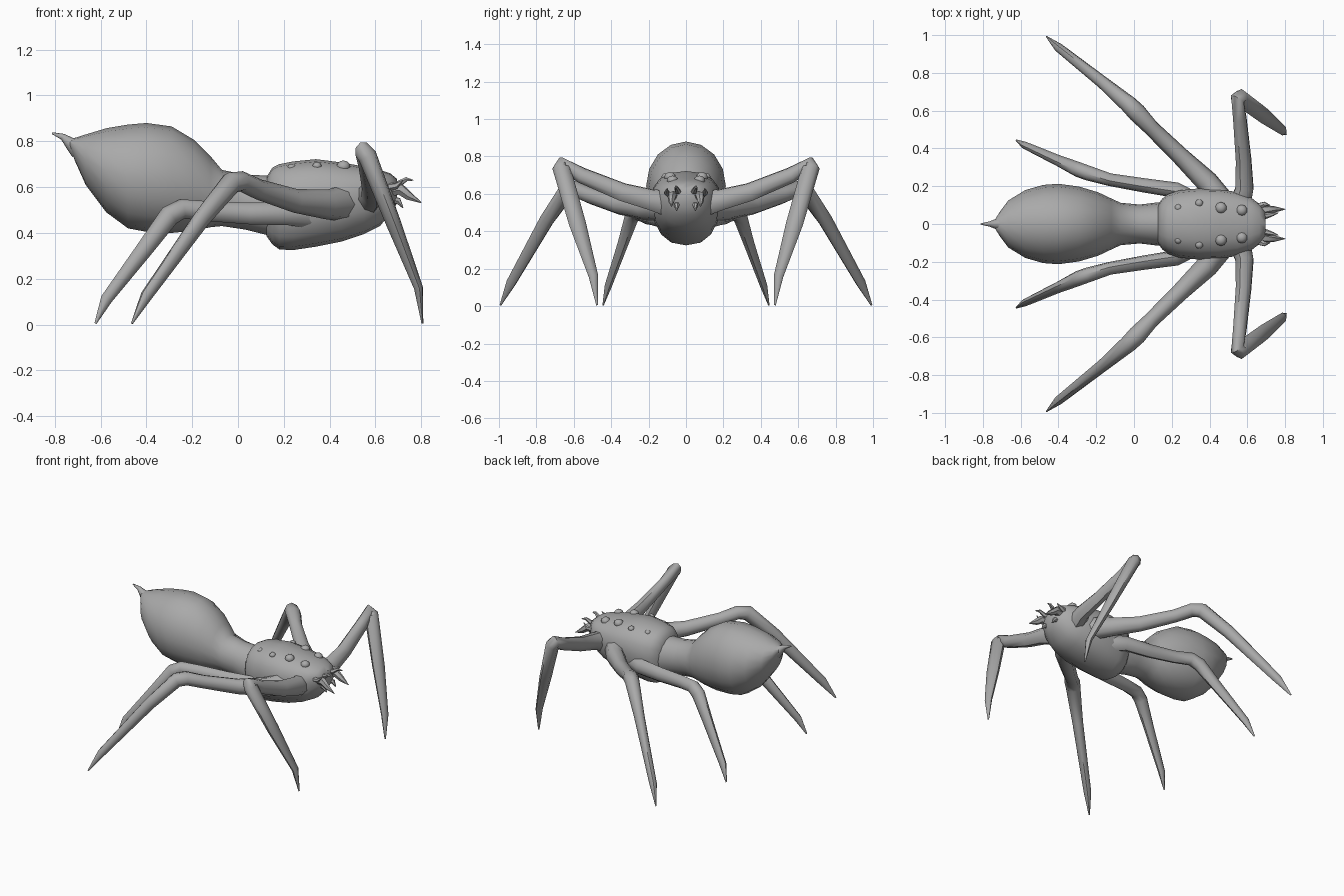
import bpy, bmesh, math
from mathutils import Vector

grey = bpy.data.materials.new("plain grey")
grey.diffuse_color = (0.4, 0.4, 0.4, 1)


def finish(name, bm, mirror=False):
    bmesh.ops.recalc_face_normals(bm, faces=bm.faces)
    me = bpy.data.meshes.new(name)
    bm.to_mesh(me)
    bm.free()
    me.materials.append(grey)
    ob = bpy.data.objects.new(name, me)
    bpy.context.collection.objects.link(ob)
    if mirror:
        m = ob.modifiers.new("other side", 'MIRROR')
        m.use_axis = (False, True, False)
        m.use_mirror_merge = False
    return ob


def skin(bm, rings):
    rings = [[bm.verts.new(p) for p in r] for r in rings]
    n = len(rings[0])
    for a, b in zip(rings, rings[1:]):
        for i in range(n):
            bm.faces.new((a[i], a[(i + 1) % n], b[(i + 1) % n], b[i]))
    bm.faces.new(rings[0][::-1])
    bm.faces.new(rings[-1])


def body(name, stations, n=14, power=1.0):
    """stations: x, bottom z, top z, half width, height share of widest line"""
    rings = []
    for x, lo, hi, w, mid in stations:
        zm = lo + (hi - lo) * mid
        ring = []
        for i in range(n):
            a = 2 * math.pi * i / n
            c, s = math.cos(a), math.sin(a)
            y = w * math.copysign(abs(c) ** power, c)
            z = zm + (hi - zm if s > 0 else zm - lo) * math.copysign(abs(s) ** power, s)
            ring.append((x, y, z))
        rings.append(ring)
    bm = bmesh.new()
    skin(bm, rings)
    return finish(name, bm)


def limb(name, pts, n=8, mirror=True):
    """pts: x, y, z, thickness across the bend, thickness within the bend"""
    P = [Vector(p[:3]) for p in pts]
    chord = P[-1] - P[0]
    far = max(P, key=lambda p: chord.cross(p - P[0]).length)
    normal = chord.cross(far - P[0]).normalized()
    rings = []
    for i, p in enumerate(P):
        t = Vector()
        if i > 0:
            t += (p - P[i - 1]).normalized()
        if i < len(P) - 1:
            t += (P[i + 1] - p).normalized()
        t.normalize()
        u = (normal - t * normal.dot(t)).normalized()
        v = t.cross(u)
        rings.append([p + u * pts[i][3] * math.cos(2 * math.pi * k / n)
                      + v * pts[i][4] * math.sin(2 * math.pi * k / n) for k in range(n)])
    bm = bmesh.new()
    skin(bm, rings)
    return finish(name, bm, mirror)


# abdomen with narrow waist
body("abdomen", [
    (-0.735, 0.775, 0.805, 0.025, .5), (-0.71, 0.71, 0.815, 0.065, .5),
    (-0.665, 0.61, 0.83, 0.125, .5), (-0.575, 0.49, 0.857, 0.18, .5),
    (-0.48, 0.42, 0.873, 0.207, .5), (-0.40, 0.405, 0.88, 0.213, .5),
    (-0.29, 0.40, 0.865, 0.198, .5), (-0.19, 0.41, 0.805, 0.168, .5),
    (-0.12, 0.425, 0.735, 0.135, .5), (-0.07, 0.43, 0.675, 0.112, .5),
    (0.03, 0.415, 0.655, 0.103, .5), (0.13, 0.39, 0.65, 0.115, .5),
    (0.20, 0.40, 0.65, 0.11, .5)], 16)

# head and chest
body("head_and_chest", [
    (0.125, 0.385, 0.645, 0.10, .55), (0.15, 0.35, 0.685, 0.135, .58),
    (0.18, 0.328, 0.70, 0.158, .58), (0.24, 0.325, 0.712, 0.178, .58),
    (0.34, 0.34, 0.722, 0.188, .58), (0.45, 0.362, 0.708, 0.185, .58),
    (0.55, 0.395, 0.69, 0.168, .6), (0.62, 0.43, 0.675, 0.14, .62),
    (0.665, 0.485, 0.66, 0.105, .62), (0.695, 0.53, 0.635, 0.065, .6)], 16, 0.85)

# tail spike
limb("tail_spike", [
    (-0.70, 0, 0.775, .045, .05), (-0.735, 0, 0.793, .026, .026),
    (-0.765, 0, 0.82, .014, .014), (-0.812, 0, 0.836, .003, .004)], 8, False)

# front legs
limb("front_leg", [
    (0.56, 0.10, 0.55, .06, .075), (0.585, 0.19, 0.57, .05, .06),
    (0.58, 0.34, 0.61, .042, .052), (0.56, 0.56, 0.70, .036, .045),
    (0.547, 0.66, 0.755, .04, .045), (0.565, 0.665, 0.735, .042, .05),
    (0.68, 0.58, 0.44, .033, .046), (0.788, 0.495, 0.16, .020, .026),
    (0.805, 0.475, 0.005, .004, .005)])

# middle legs
limb("middle_leg", [
    (0.46, 0.12, 0.53, .07, .08), (0.385, 0.225, 0.525, .06, .065),
    (0.25, 0.355, 0.54, .048, .052), (0.09, 0.51, 0.59, .042, .045),
    (0.015, 0.59, 0.625, .05, .045), (-0.03, 0.635, 0.618, .046, .05),
    (-0.16, 0.745, 0.46, .034, .042), (-0.40, 0.935, 0.125, .024, .028),
    (-0.463, 0.992, 0.005, .004, .005)])

# back legs
limb("back_leg", [
    (0.30, 0.13, 0.48, .05, .06), (0.22, 0.18, 0.485, .042, .052),
    (0.05, 0.205, 0.485, .038, .048), (-0.13, 0.235, 0.495, .034, .044),
    (-0.245, 0.27, 0.505, .040, .044), (-0.30, 0.29, 0.475, .040, .046),
    (-0.40, 0.335, 0.34, .030, .038), (-0.575, 0.415, 0.11, .020, .026),
    (-0.622, 0.443, 0.005, .004, .005)])

# fangs and small mouth spikes
limb("fang", [
    (0.65, 0.065, 0.585, .03, .03), (0.71, 0.075, 0.59, .024, .026),
    (0.745, 0.078, 0.562, .017, .02), (0.80, 0.078, 0.532, .002, .002)], 6)
limb("upper_mouth_spike", [
    (0.66, 0.035, 0.61, .02, .02), (0.705, 0.045, 0.615, .015, .015),
    (0.735, 0.052, 0.635, .01, .01), (0.765, 0.06, 0.63, .002, .002)], 6)
limb("lower_mouth_spike", [
    (0.65, 0.045, 0.55, .02, .02), (0.70, 0.05, 0.54, .015, .015),
    (0.72, 0.05, 0.51, .003, .003)], 6)
limb("outer_mouth_spike", [
    (0.65, 0.09, 0.60, .02, .02), (0.69, 0.105, 0.605, .014, .014),
    (0.72, 0.10, 0.63, .002, .002)], 6)

# four pairs of eyes on the back
bm = bmesh.new()
for x, y, z, r in ((.235, .085, .685, .02), (.345, .11, .692, .021),
                   (.46, .085, .69, .031), (.57, .072, .672, .03)):
    new = bmesh.ops.create_uvsphere(bm, u_segments=10, v_segments=6, radius=r)["verts"]
    bmesh.ops.scale(bm, vec=(1, 1, 0.85), verts=new)
    bmesh.ops.translate(bm, vec=(x, y, z), verts=new)
finish("eyes", bm, True)

# smooth shading everywhere
for ob in bpy.data.objects:
    ob.select_set(True)
    bpy.context.view_layer.objects.active = ob
bpy.ops.object.shade_smooth_by_angle(angle=math.radians(50))
